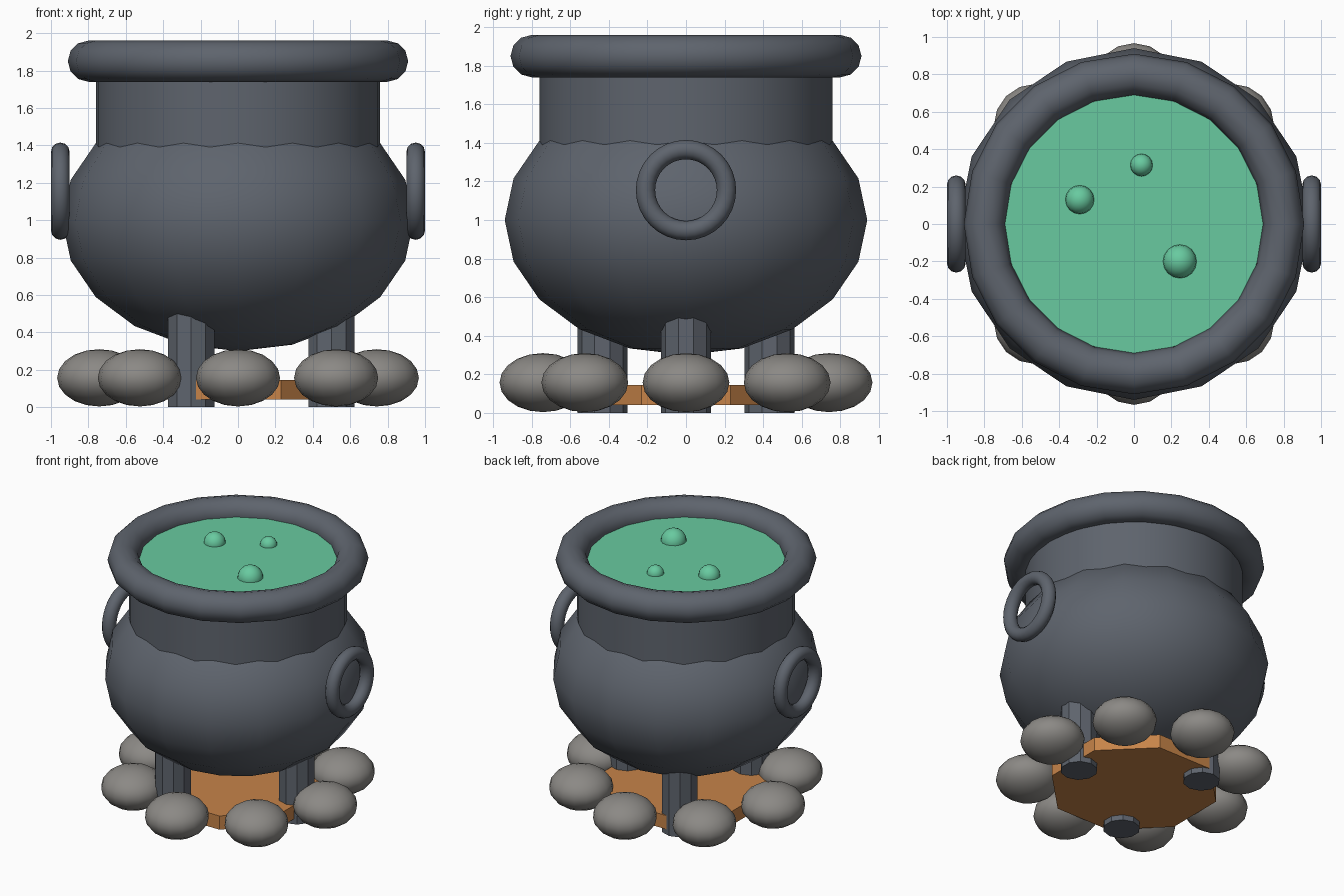
import bpy
from math import cos, sin, pi, radians

if "Cube" in bpy.data.objects:
    bpy.data.objects.remove(bpy.data.objects["Cube"], do_unlink=True)


def material(name, r, g, b):
    m = bpy.data.materials.new(name)
    m.use_nodes = True
    m.diffuse_color = (r, g, b, 1)
    m.node_tree.nodes["Principled BSDF"].inputs["Base Color"].default_value = (r, g, b, 1)
    return m


IRON = material("dark iron", 0.112, 0.127, 0.153)
BREW = material("green brew", 0.138, 0.59, 0.35)
STONE = material("grey stone", 0.26, 0.25, 0.235)
EMBER = material("orange ember", 0.57, 0.23, 0.066)


def finish(name, mat, smooth=True, scale=(1, 1, 1)):
    ob = bpy.context.object
    ob.name = name
    ob.scale = scale
    ob.data.materials.append(mat)
    if smooth:
        bpy.ops.object.shade_smooth_by_angle(angle=radians(50))
    return ob


def ball(name, mat, loc, size, segments=16, rings=10):
    bpy.ops.mesh.primitive_uv_sphere_add(segments=segments, ring_count=rings, radius=1, location=loc)
    return finish(name, mat, True, size)


def tube(name, mat, x, y, bottom, top, radius, sides, smooth=False, turn=0, cap='NGON'):
    bpy.ops.mesh.primitive_cylinder_add(vertices=sides, radius=radius, depth=top - bottom,
                                        location=(x, y, (bottom + top) / 2),
                                        rotation=(0, 0, turn), end_fill_type=cap)
    return finish(name, mat, smooth)


def ring(name, loc, major, minor, steps, turn=0):
    bpy.ops.mesh.primitive_torus_add(major_radius=major, minor_radius=minor, major_segments=steps,
                                     minor_segments=12, location=loc, rotation=(0, turn, 0))
    return finish(name, IRON)


# Pot: round belly, straight neck and thick rim
ball("belly", IRON, (0, 0, 1), (0.94, 0.94, 0.7))
tube("neck", IRON, 0, 0, 1.38, 1.85, 0.76, 32, True, 0, 'NOTHING')
ring("rim", (0, 0, 1.85), 0.8, 0.11, 20)

# Brew and its bubbles
tube("brew", BREW, 0, 0, 1.74, 1.85, 0.69, 48, True)
for i, (x, y, r) in enumerate([(0.245, -0.2, 0.09), (-0.29, 0.13, 0.077), (0.04, 0.315, 0.06)]):
    ball(f"bubble_{i + 1}", BREW, (x, y, 1.85), (r, r, r))

# Ring handles on both sides
for side, x in (("left", 0.95), ("right", -0.95)):
    ring(f"{side}_handle", (x, 0, 1.155), 0.21, 0.05, 32, pi / 2)

# Three faceted legs
for i in range(3):
    a = i * 2 * pi / 3
    tube(f"leg_{i + 1}", IRON, 0.5 * cos(a), 0.5 * sin(a), 0, 0.55, 0.13, 10)

# Glowing fire bed with a circle of stones
tube("fire_bed", EMBER, 0, 0, 0.04, 0.145, 0.6, 8, False, pi / 8)
for i in range(8):
    a = i * pi / 4
    ball(f"stone_{i + 1}", STONE, (0.742 * cos(a), 0.742 * sin(a), 0.157), (0.225, 0.225, 0.153))
